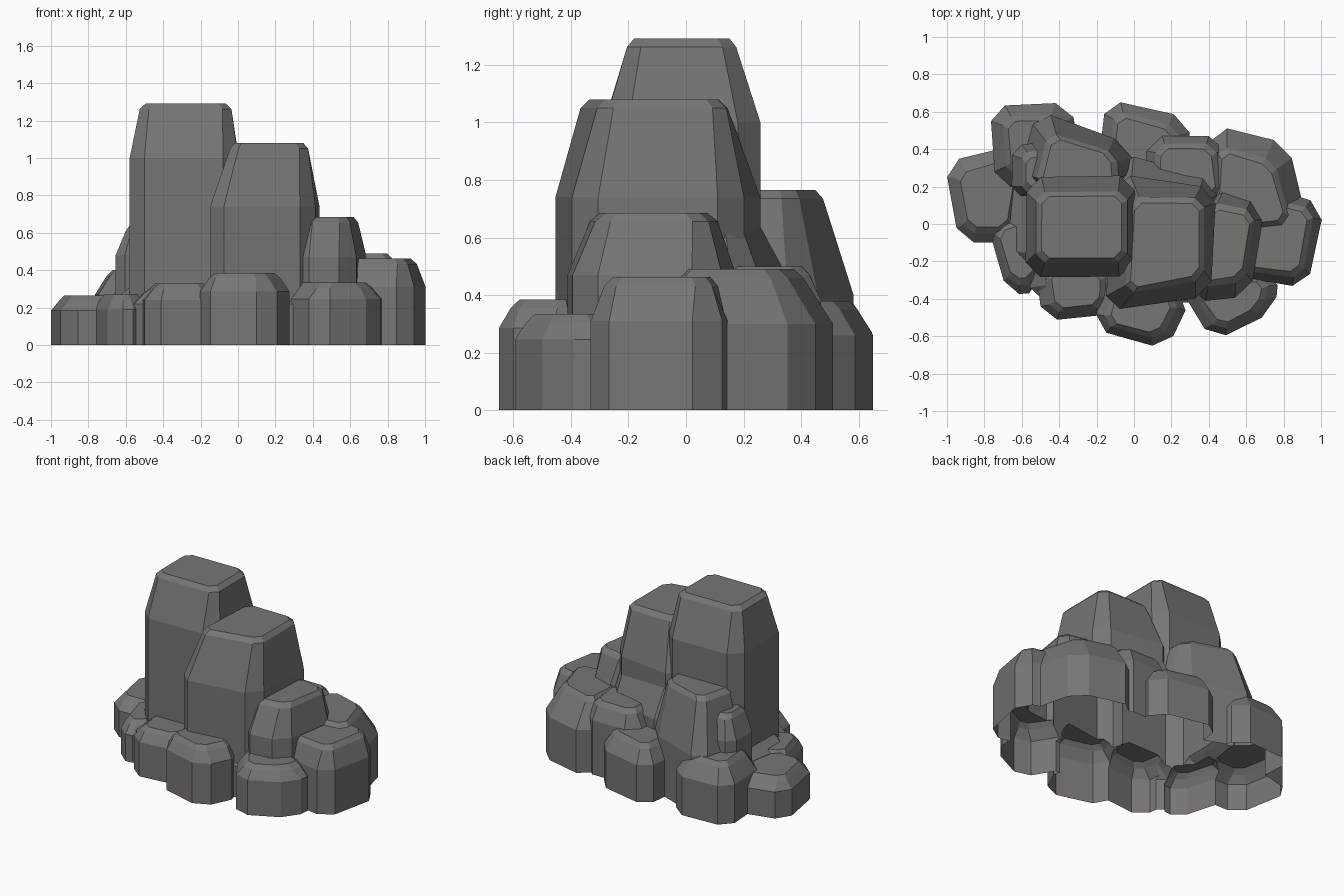
import bpy, bmesh
from mathutils import Vector

if "Cube" in bpy.data.objects:
    bpy.data.objects.remove(bpy.data.objects["Cube"])

stone = bpy.data.materials.new("stone")
stone.diffuse_color = (0.19, 0.176, 0.171, 1)
stone.use_nodes = True
stone.node_tree.nodes["Principled BSDF"].inputs["Base Color"].default_value = stone.diffuse_color


def octagon(quad, cut):
    """Chamfer the four corners of a quad."""
    pts = [Vector(p) for p in quad]
    out = []
    for i, p in enumerate(pts):
        for q in (pts[i - 1], pts[(i + 1) % 4]):
            d = q - p
            out.append(p + d.normalized() * min(cut, d.length * 0.35))
    return out


def shrink(quad, amount):
    """Pull the corners towards the middle by a distance."""
    pts = [Vector(p) for p in quad]
    mid = sum(pts, Vector((0, 0))) / 4
    return [p + (mid - p).normalized() * amount for p in pts]


rocks = []


def rock(name, base, top, shoulder, height, cut=0.08):
    """Boulder: straight sides to the shoulder, taper to the rim, small bevel on top."""
    rim = 0.03
    rings = [(octagon(base, cut), -0.1 - 0.01 * len(rocks)),
             (octagon(base, cut), shoulder),
             (octagon(top, cut * 0.6), height - rim),
             (octagon(shrink(top, 0.04), cut * 0.5), height)]
    bm = bmesh.new()
    loops = [[bm.verts.new((p.x, p.y, z)) for p in ring] for ring, z in rings]
    for a, b in zip(loops, loops[1:]):
        for i in range(8):
            j = (i + 1) % 8
            bm.faces.new((a[i], a[j], b[j], b[i]))
    bm.faces.new(loops[-1])
    bm.faces.new(loops[0][::-1])
    bmesh.ops.recalc_face_normals(bm, faces=bm.faces)
    me = bpy.data.meshes.new(name)
    bm.to_mesh(me)
    bm.free()
    me.materials.append(stone)
    ob = bpy.data.objects.new(name, me)
    bpy.context.collection.objects.link(ob)
    rocks.append(ob)


# Tall columns
rock("tall_column", [(-.58, -.285), (.0, -.28), (.005, .26), (-.575, .25)],
     [(-.525, -.205), (-.035, -.205), (-.035, .175), (-.525, .17)], 1.0, 1.292)
rock("second_column", [(-.155, -.465), (.41, -.385), (.44, .19), (-.1, .27)],
     [(-.045, -.375), (.375, -.3), (.375, .14), (-.02, .145)], .74, 1.08)
rock("second_column_foot", [(-.12, .0), (.45, .0), (.45, .24), (-.08, .38)],
     [(-.1, .0), (.42, .0), (.4, .18), (-.06, .26)], .45, .68)
rock("right_column", [(.3, -.42), (.62, -.385), (.7, .1), (.4, .2)],
     [(.35, -.34), (.59, -.31), (.65, .07), (.4, .12)], .47, .685)
rock("back_column", [(-.63, .2), (.03, .2), (-.03, .43), (-.52, .61)],
     [(-.53, .2), (-.08, .2), (-.09, .38), (-.46, .49)], .4, .765)
rock("left_inner_boulder", [(-.655, .15), (-.42, .15), (-.45, .44), (-.65, .42)],
     [(-.6, .17), (-.45, .17), (-.47, .4), (-.6, .38)], .48, .64, .05)

# Large right-hand boulders
rock("right_boulder", [(.5, -.27), (.925, -.345), (1.02, .1), (.55, .26)],
     [(.5, -.24), (.9, -.29), (.965, .08), (.55, .17)], .31, .462)
rock("back_right_boulder", [(.4, -.1), (.94, -.05), (.825, .43), (.42, .53)],
     [(.42, -.05), (.84, 0), (.75, .34), (.45, .42)], .3, .49)

# Low rubble filling the gaps between the boulders
rock("core", [(-.7, -.2), (.66, -.32), (.6, .44), (-.7, .37)],
     [(-.6, -.2), (.63, -.29), (.58, .42), (-.6, .36)], .22, .32)
rock("front_rubble", [(-.55, -.42), (.66, -.42), (.62, .0), (-.58, .0)],
     [(-.5, -.38), (.6, -.36), (.6, .0), (-.55, .0)], .22, .3)

# Ring of low boulders around the foot: outline, top inset, shoulder drop, height
low = {
    "front_right_boulder": ([(.42, -.63), (.755, -.465), (.775, -.25), (.22, -.3)], .06, .09, .335),
    "front_boulder": ([(-.225, -.56), (.175, -.672), (.31, -.39), (-.12, -.2)], .06, .1, .385),
    "front_left_boulder": ([(-.49, -.52), (-.1, -.48), (-.1, -.2), (-.53, -.2)], .06, .09, .33),
    "left_boulder": ([(-.675, -.38), (-.5, -.365), (-.48, .1), (-.79, .02)], .05, .08, .27),
    "far_left_boulder": ([(-.935, -.1), (-.63, -.1), (-.56, .44), (-1.013, .33)], .06, .08, .265),
    "back_left_boulder": ([(-.25, .2), (-.34, .65), (-.77, .63), (-.74, .2)], .085, .13, .4),
    "back_boulder": ([(.32, .15), (.29, .57), (-.15, .668), (-.21, .15)], .075, .12, .38),
    "back_inner_boulder": ([(.06, .1), (.52, .1), (.48, .47), (.07, .47)], .06, .12, .5),
}
for name, (quad, inset, drop, height) in low.items():
    rock(name, quad, shrink(quad, inset), height - drop, height)

# Merge all boulders into one shell
body = rocks[0]
for other in rocks[1:]:
    mod = body.modifiers.new("merge", 'BOOLEAN')
    mod.operation, mod.solver, mod.object = 'UNION', 'EXACT', other
bpy.context.view_layer.update()
merged = bpy.data.meshes.new_from_object(
    body.evaluated_get(bpy.context.evaluated_depsgraph_get()))
body.modifiers.clear()
body.data = merged
body.name = "rock_formation"
for other in rocks[1:]:
    bpy.data.objects.remove(other)

# Trim flat at the ground, leaving the underside open
bm = bmesh.new()
bm.from_mesh(merged)
bmesh.ops.bisect_plane(bm, geom=bm.verts[:] + bm.edges[:] + bm.faces[:],
                       plane_co=(0, 0, 0), plane_no=(0, 0, 1), clear_inner=True)
bm.to_mesh(merged)
bm.free()
